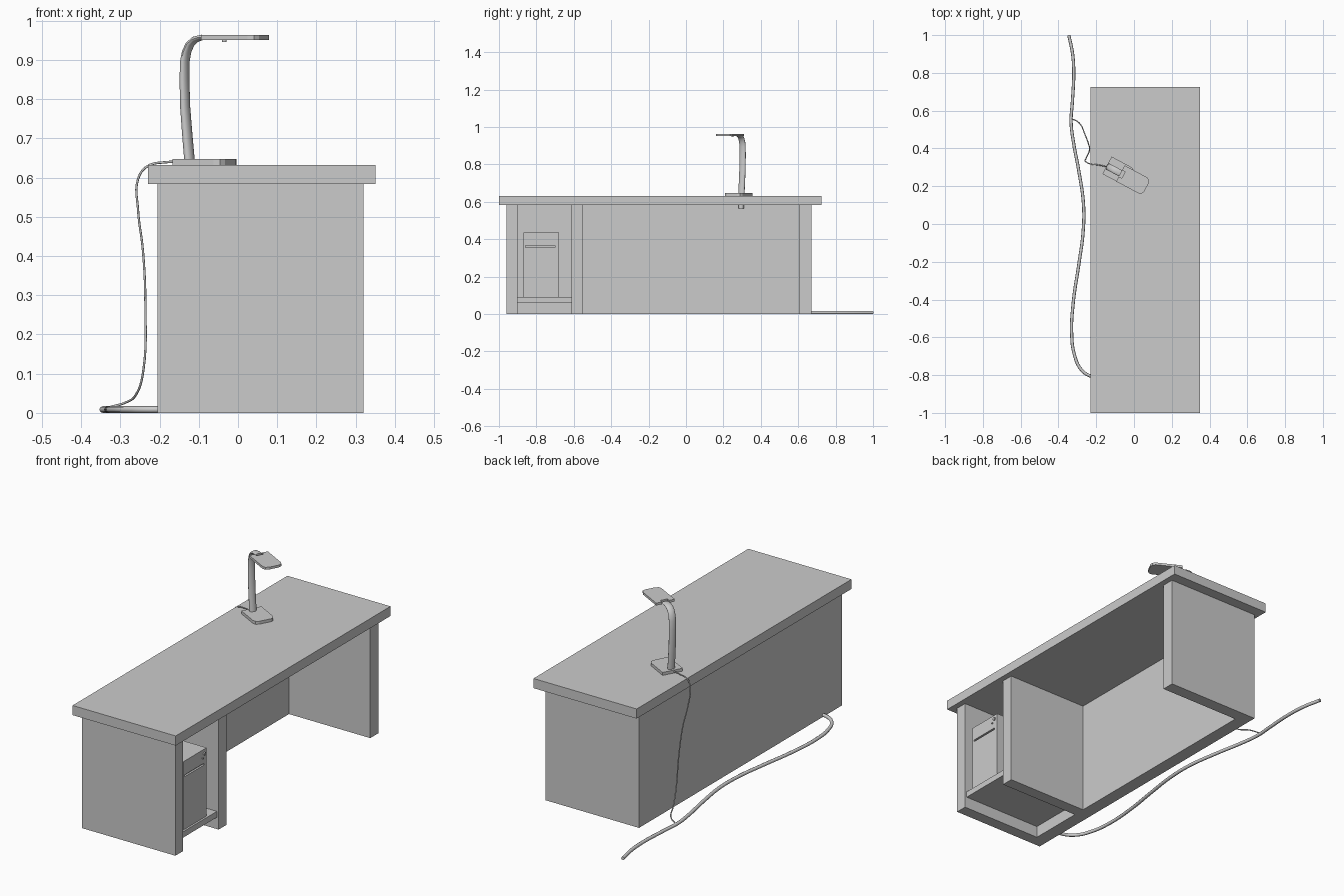
import bpy, bmesh
from math import sin, cos, pi, radians
from mathutils import Vector

if "Cube" in bpy.data.objects:
    bpy.data.objects.remove(bpy.data.objects["Cube"])

ANG = radians(-28)                      # lamp heading
U = Vector((cos(ANG), sin(ANG), 0))
V = Vector((-sin(ANG), cos(ANG), 0))


def finish(name, bm):
    bmesh.ops.recalc_face_normals(bm, faces=bm.faces[:])
    me = bpy.data.meshes.new(name)
    bm.to_mesh(me)
    bm.free()
    ob = bpy.data.objects.new(name, me)
    bpy.context.collection.objects.link(ob)
    return ob


def smooth(ob):
    bpy.ops.object.select_all(action='DESELECT')
    ob.select_set(True)
    bpy.context.view_layer.objects.active = ob
    bpy.ops.object.shade_smooth_by_angle(angle=radians(40))


def box(name, x0, x1, y0, y1, z0, z1):
    bm = bmesh.new()
    bmesh.ops.create_cube(bm, size=1)
    for v in bm.verts:
        v.co = Vector(((x0 + x1) / 2 + v.co.x * (x1 - x0),
                       (y0 + y1) / 2 + v.co.y * (y1 - y0),
                       (z0 + z1) / 2 + v.co.z * (z1 - z0)))
    return finish(name, bm)


def plate(name, center, outline, z0, z1):
    """Extruded outline given in lamp-aligned coordinates."""
    bm = bmesh.new()
    f = bm.faces.new([bm.verts.new(center + U * a + V * b + Vector((0, 0, z0)))
                      for a, b in outline])
    ext = bmesh.ops.extrude_face_region(bm, geom=[f])['geom']
    bmesh.ops.translate(bm, vec=(0, 0, z1 - z0),
                        verts=[g for g in ext if isinstance(g, bmesh.types.BMVert)])
    return finish(name, bm)


def tube(name, pts, r):
    """Round cable through smooth points."""
    cu = bpy.data.curves.new(name, 'CURVE')
    cu.dimensions = '3D'
    cu.bevel_depth = r
    cu.bevel_resolution = 2
    cu.use_fill_caps = True
    sp = cu.splines.new('BEZIER')
    sp.resolution_u = 6
    sp.bezier_points.add(len(pts) - 1)
    for bp, p in zip(sp.bezier_points, pts):
        bp.co = p
        bp.handle_left_type = bp.handle_right_type = 'AUTO'
    ob = bpy.data.objects.new(name, cu)
    bpy.context.collection.objects.link(ob)
    return ob


def rod(name, loc, r, depth, axis='Z'):
    rot = (0, pi / 2, 0) if axis == 'X' else (0, 0, 0)
    bpy.ops.mesh.primitive_cylinder_add(vertices=16, radius=r, depth=depth,
                                        location=loc, rotation=rot)
    bpy.context.object.name = name
    smooth(bpy.context.object)


# Desk
box('desk_top', -0.23, 0.35, -1.0, 0.725, 0.583, 0.632)
box('back_panel', -0.205, -0.137, -0.96, 0.67, 0, 0.583)
for name, y0, y1 in (('left_side_panel', -0.96, -0.9),
                     ('divider_panel', -0.612, -0.55),
                     ('right_side_panel', 0.605, 0.67)):
    box(name, -0.137, 0.32, y0, y1, 0, 0.583)
box('computer_shelf', -0.137, 0.31, -0.9, -0.612, 0.06, 0.09)

# Computer tower
box('tower_case', -0.1, 0.29, -0.868, -0.68, 0.09, 0.437)
box('tower_upper_bezel', 0.29, 0.3, -0.868, -0.68, 0.366, 0.437)
box('tower_lower_door', 0.29, 0.3, -0.868, -0.68, 0.09, 0.357)
for i, (y0, y1) in enumerate(((-0.868, -0.857), (-0.7, -0.68))):
    box(f'tower_slot_end_{i}', 0.29, 0.3, y0, y1, 0.357, 0.366)
rod('power_button', (0.302, -0.70, 0.415), 0.008, 0.008, 'X')
rod('reset_button', (0.302, -0.715, 0.397), 0.004, 0.008, 'X')

# Lamp base and head with clipped front corners
def clipped(l, w, c, notch=0):
    front = [(l - c, w), (l - c * 0.3, w - c * 0.3), (l, w - c)]
    pts = [(-l, w)] + front + [(a, -b) for a, b in reversed(front)] + [(-l, -w)]
    if notch:
        pts += [(-l, -notch), (-l + 0.018, -notch), (-l + 0.018, notch), (-l, notch)]
    return pts

plate('lamp_base', Vector((-0.081, 0.278, 0)), clipped(0.07, 0.052, 0.022), 0.632, 0.647)
plate('lamp_head', Vector((-0.003, 0.231, 0)), clipped(0.078, 0.048, 0.022, 0.019), 0.951, 0.963)
rod('lamp_switch', (-0.035, 0.248, 0.949), 0.006, 0.007)

# Lamp post: flattened tube swept in the lamp's plane (along, height, half depth)
path = [(0.002, 0.64, 0.012), (-0.004, 0.7, 0.0115), (-0.011, 0.78, 0.011),
        (-0.013, 0.85, 0.0105), (-0.012, 0.895, 0.01), (-0.007, 0.92, 0.0095),
        (0.003, 0.94, 0.009), (0.018, 0.952, 0.008), (0.036, 0.957, 0.007),
        (0.062, 0.957, 0.006)]
foot = Vector((-0.125, 0.297, 0))
bm = bmesh.new()
rings = []
N = 16
for i, (s, z, d) in enumerate(path):
    a, b = path[max(i - 1, 0)], path[min(i + 1, len(path) - 1)]
    t = Vector((b[0] - a[0], b[1] - a[1])).normalized()
    across = U * t.y - Vector((0, 0, t.x))
    c = foot + U * s + Vector((0, 0, z))
    rings.append([bm.verts.new(c + across * d * cos(k * 2 * pi / N)
                               + V * 0.018 * sin(k * 2 * pi / N)) for k in range(N)])
for r0, r1 in zip(rings, rings[1:]):
    for k in range(N):
        bm.faces.new((r0[k], r0[(k + 1) % N], r1[(k + 1) % N], r1[k]))
bm.faces.new(rings[0])
bm.faces.new(rings[-1])
smooth(finish('lamp_post', bm))
rod('lamp_mount_bolt', (-0.12, 0.295, 0.575), 0.014, 0.022)

# Lamp cord, over the desk edge and down to the floor cable
tube('lamp_cord', [(-0.13, 0.30, 0.638), (-0.185, 0.312, 0.639), (-0.232, 0.318, 0.628),
                   (-0.255, 0.33, 0.595), (-0.255, 0.345, 0.52), (-0.242, 0.372, 0.41),
                   (-0.236, 0.395, 0.27), (-0.241, 0.425, 0.11), (-0.258, 0.47, 0.05),
                   (-0.29, 0.535, 0.025), (-0.33, 0.558, 0.014)], 0.003)

# Floor cable
floor = [(-0.345, 1.0), (-0.325, 0.9), (-0.319, 0.8), (-0.326, 0.65), (-0.333, 0.54),
         (-0.32, 0.43), (-0.292, 0.28), (-0.267, 0.1), (-0.27, -0.05), (-0.29, -0.2),
         (-0.322, -0.42), (-0.33, -0.58), (-0.316, -0.69), (-0.28, -0.77),
         (-0.23, -0.805), (-0.18, -0.81)]
tube('floor_cable', [(x, y, 0.0085) for x, y in floor], 0.0085)
